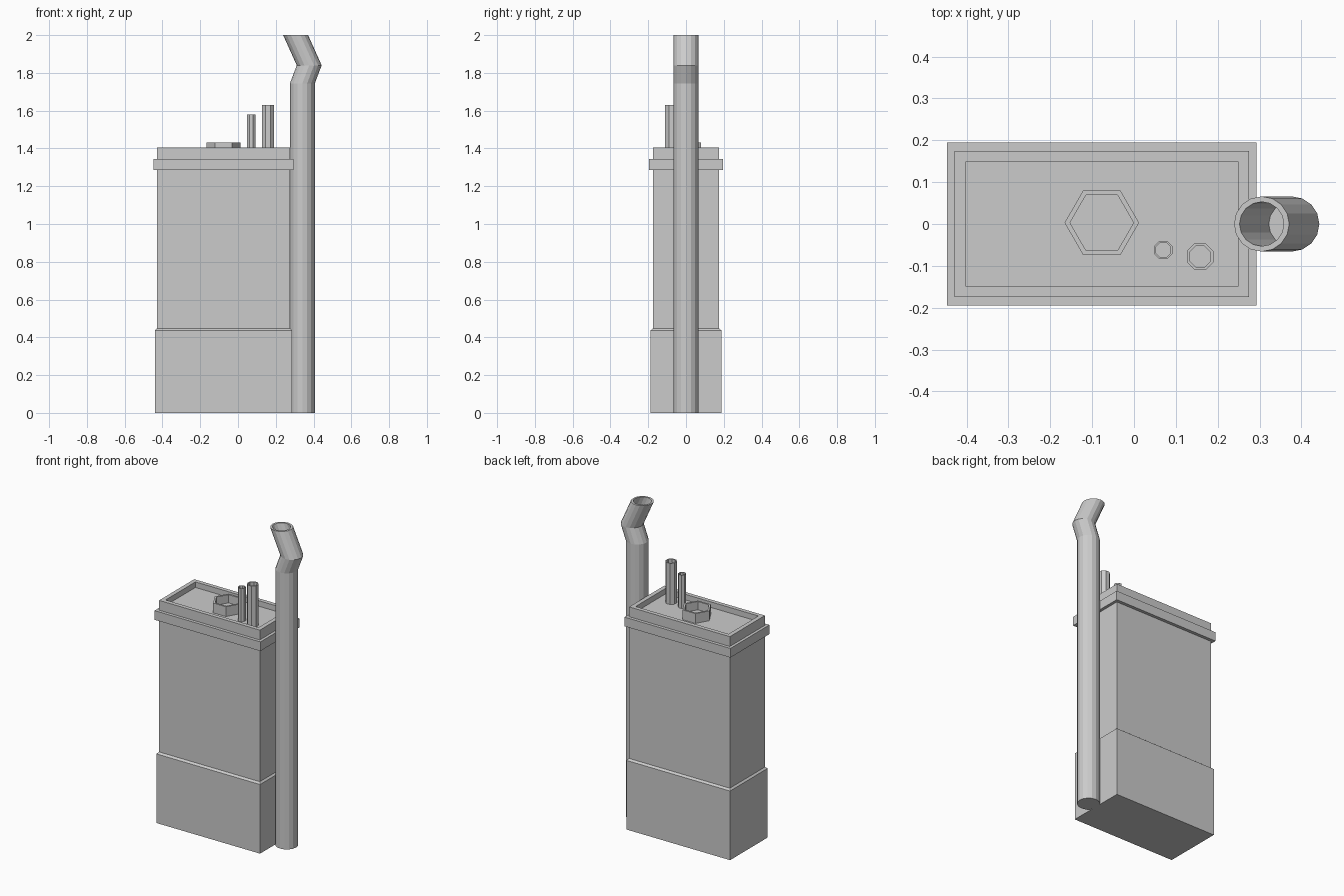
import bpy, bmesh, math

if "Cube" in bpy.data.objects:
    bpy.data.objects.remove(bpy.data.objects["Cube"])


def loft(name, rings):
    """Skin successive rings of points, capping the first and last."""
    bm = bmesh.new()
    loops = [[bm.verts.new(p) for p in ring] for ring in rings]
    for a, b in zip(loops, loops[1:]):
        for i in range(len(a)):
            j = (i + 1) % len(a)
            bm.faces.new((a[i], a[j], b[j], b[i]))
    bm.faces.new(loops[0][::-1])
    bm.faces.new(loops[-1])
    bmesh.ops.recalc_face_normals(bm, faces=bm.faces)
    mesh = bpy.data.meshes.new(name)
    bm.to_mesh(mesh)
    bm.free()
    obj = bpy.data.objects.new(name, mesh)
    bpy.context.collection.objects.link(obj)
    return obj


def rect(hx, hy, z, cx=-0.077):
    return [(cx + sx * hx, sy * hy, z) for sx, sy in ((-1, -1), (1, -1), (1, 1), (-1, 1))]


def circle(x, y, z, r, n, turn=0.0):
    return [(x + r * math.cos(turn + math.tau * i / n),
             y + r * math.sin(turn + math.tau * i / n), z) for i in range(n)]


def cup(name, x, y, z0, z1, floor, r, r_in, n, turn=0.0):
    """Upright tube with an open top and a closed bottom."""
    return loft(name, [circle(x, y, z, rad, n, turn) for z, rad in
                       ((z0, r), (z1, r), (z1, r_in), (floor, r_in))])


# Box housing: wide base, narrower body, collar, and rim around a sunken lid
loft("housing", [rect(*p) for p in (
    (0.363, 0.188, 0), (0.363, 0.188, 0.437), (0.352, 0.175, 0.447),
    (0.352, 0.175, 1.285), (0.370, 0.195, 1.285), (0.370, 0.195, 1.343),
    (0.352, 0.175, 1.343), (0.352, 0.175, 1.405),
    (0.325, 0.149, 1.405), (0.325, 0.149, 1.37))])

# Fittings standing on the lid
cup("hex_cap", -0.077, 0.003, 1.37, 1.432, 1.38, 0.089, 0.076, 6)
cup("small_pipe", 0.07, -0.062, 1.37, 1.58, 1.40, 0.0235, 0.019, 8, math.pi / 8)
cup("large_pipe", 0.158, -0.078, 1.37, 1.63, 1.40, 0.0345, 0.027, 8, math.pi / 8)

# Tall side pipe with a kinked, hollow top
stack = loft("exhaust_pipe", [circle(x, 0, z, r, 16) for x, z, r in (
    (0.341, 0, 0.066), (0.341, 1.745, 0.066), (0.377, 1.84, 0.066),
    (0.305, 2.0, 0.066), (0.305, 2.0, 0.053), (0.375, 1.845, 0.053))])
